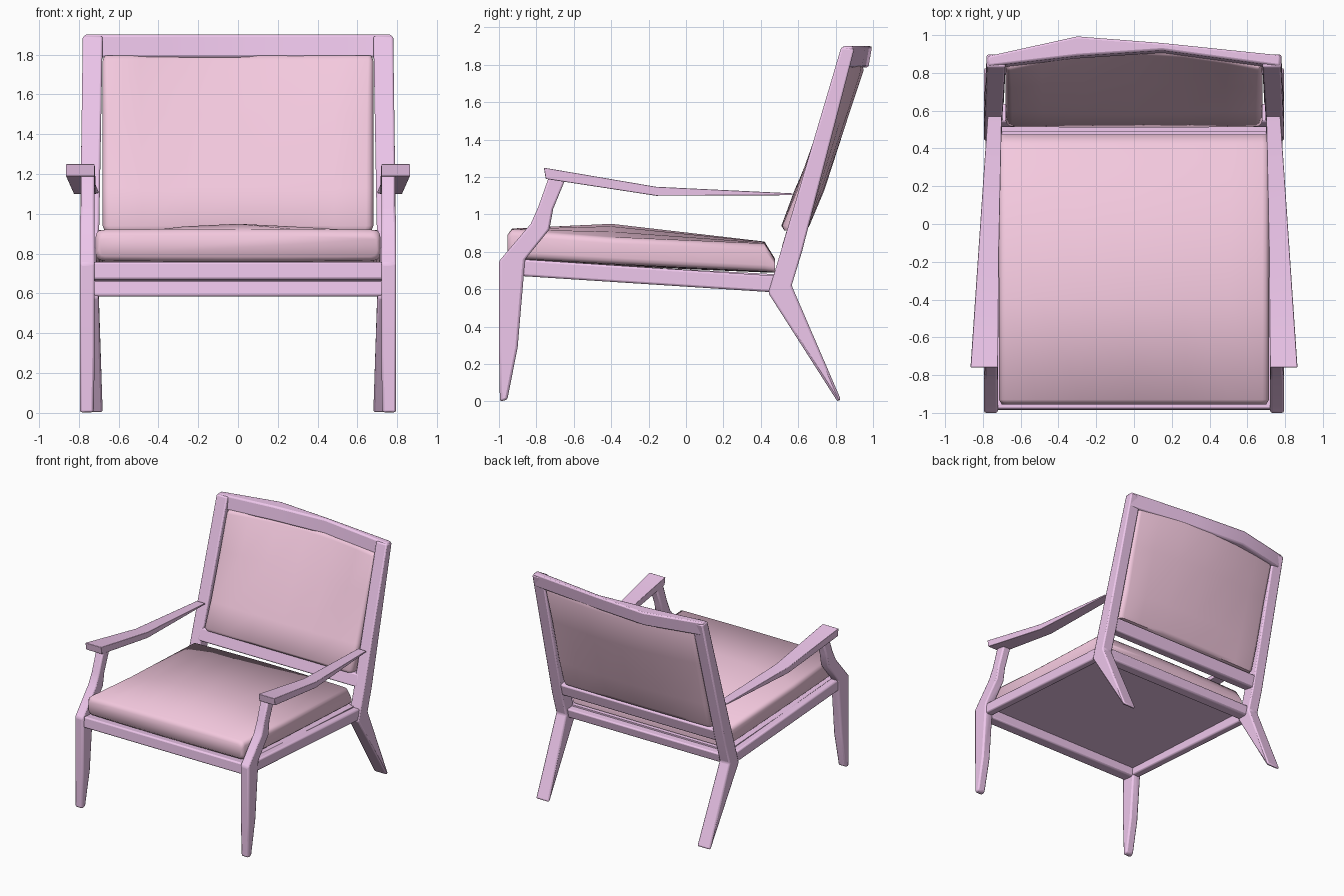
import bpy, bmesh, math

if "Cube" in bpy.data.objects:
    bpy.data.objects.remove(bpy.data.objects["Cube"])


def material(name, rgb):
    m = bpy.data.materials.new(name)
    m.diffuse_color = (*rgb, 1)
    m.use_nodes = True
    m.node_tree.nodes["Principled BSDF"].inputs["Base Color"].default_value = m.diffuse_color
    return m


WOOD = material("frame_violet", (0.86, 0.57, 0.84))
CLOTH = material("cushion_pink", (0.9, 0.58, 0.73))


def loft(name, rings, mat, mirror=False, bevel=0.0, angle=40):
    """Skin a list of equal-length closed rings and cap both ends."""
    bm = bmesh.new()
    vs = [[bm.verts.new(p) for p in ring] for ring in rings]
    n = len(vs[0])
    for a, b in zip(vs, vs[1:]):
        for i in range(n):
            j = (i + 1) % n
            bm.faces.new((a[i], a[j], b[j], b[i]))
    bm.faces.new(vs[0])
    bm.faces.new(vs[-1])
    bmesh.ops.recalc_face_normals(bm, faces=bm.faces)
    me = bpy.data.meshes.new(name)
    bm.to_mesh(me)
    bm.free()
    ob = bpy.data.objects.new(name, me)
    bpy.context.collection.objects.link(ob)
    me.materials.append(mat)
    bpy.ops.object.select_all(action='DESELECT')
    ob.select_set(True)
    bpy.context.view_layer.objects.active = ob
    bpy.ops.object.shade_smooth_by_angle(angle=math.radians(angle))
    if bevel:
        b = ob.modifiers.new("soft_edges", 'BEVEL')
        b.width, b.segments, b.limit_method = bevel, 2, 'ANGLE'
    if mirror:
        ob.modifiers.new("mirror", 'MIRROR')
    return ob


def post(name, stations):
    """Mirrored post: each station is front (y, z), back (y, z), inner x, outer x."""
    loft(name, [[(x0, *f), (x1, *f), (x1, *b), (x0, *b)] for f, b, x0, x1 in stations],
         WOOD, mirror=True, bevel=0.012)


def rail(name, profile, half=0.73):
    """Straight cross rail with a (y, z) profile."""
    loft(name, [[(x, y, z) for y, z in profile] for x in (-half, half)], WOOD, bevel=0.012)


# Front legs, bent back towards the arms
post("front_leg", [
    ((-0.995, 0.0), (-0.955, 0.01), 0.725, 0.795),
    ((-1.0, 0.29), (-0.90, 0.29), 0.72, 0.795),
    ((-1.0, 0.75), (-0.86, 0.76), 0.72, 0.795),
    ((-0.83, 0.95), (-0.73, 0.99 - 0.07), 0.72, 0.795),
    ((-0.79, 1.04), (-0.71, 1.03), 0.72, 0.79),
    ((-0.73, 1.21), (-0.64, 1.20), 0.72, 0.79)])

# Splayed back legs that turn into the back posts
post("back_leg_and_post", [
    ((0.81, 0.0), (0.828, 0.01), 0.68, 0.795),
    ((0.44, 0.58), (0.565, 0.62), 0.70, 0.795),
    ((0.50, 0.78), (0.62, 0.80), 0.70, 0.795),
    ((0.83, 1.895), (0.90, 1.885), 0.68, 0.78)])

# Armrests, wide at the front and tapering to the posts
loft("armrest", [[(xi, y, zt), (xo, y, zt), (xo, y + d, zb), (xi, y + d, zb)]
                 for y, d, xi, xo, zt, zb in (
                     (-0.76, 0.01, 0.72, 0.865, 1.25, 1.19),
                     (-0.16, 0, 0.715, 0.825, 1.148, 1.10),
                     (0.57, 0, 0.70, 0.775, 1.113, 1.103))],
     WOOD, mirror=True, bevel=0.003)

# Top rail bowed to the rear
loft("top_rail", [[(x, f, 1.9), (x, b, 1.9), (x, b - 0.02, 1.785), (x, f - 0.015, 1.785)]
                  for x, f, b in ((-0.775, 0.835, 0.89), (-0.3, 0.89, 0.995),
                                  (0.15, 0.92, 0.96), (0.775, 0.835, 0.895))],
     WOOD, bevel=0.012)

# Cross rails of the back and seat
rail("lower_back_rail", [(0.51, 0.82), (0.61, 0.80), (0.64, 0.90), (0.54, 0.92)])
rail("front_rail", [(-0.985, 0.67), (-0.88, 0.66), (-0.87, 0.75), (-0.98, 0.76)])
rail("rear_seat_rail", [(0.44, 0.585), (0.53, 0.585), (0.55, 0.665), (0.45, 0.67)])

# Side seat rails
loft("side_rail", [[(0.72, y, a), (0.785, y, a), (0.785, y, b), (0.72, y, b)]
                   for y, a, b in ((-0.90, 0.672, 0.762), (0.48, 0.583, 0.672))],
     WOOD, mirror=True, bevel=0.012)

# Panel under the seat cushion
loft("seat_panel", [[(-0.73, y, z), (0.73, y, z), (0.73, y, z + 0.02), (-0.73, y, z + 0.02)]
                    for y, z in ((-0.93, 0.735), (0.49, 0.66))], WOOD)


def cushion_ring(w, lo_side, lo_mid, hi_side, hi_mid):
    """Rounded cushion section across x: bowed low and high sides, soft corners."""
    r = min(0.035, (hi_side - lo_side) / 2.5)
    xs = [-1, -0.75, -0.4, 0, 0.4, 0.75, 1]
    bow = lambda t, s, m: ((w - r) * t, s + (m - s) * (1 - abs(t) ** 1.8))
    corner = lambda cx, cy, a0: [(cx + r * math.cos(math.radians(a0 + d)),
                                  cy + r * math.sin(math.radians(a0 + d))) for d in (30, 60)]
    return ([bow(t, lo_side, lo_mid) for t in xs]
            + corner(w - r, lo_side + r, 270) + [(w, lo_side + r), (w, hi_side - r)]
            + corner(w - r, hi_side - r, 0)
            + [bow(t, hi_side, hi_mid) for t in reversed(xs)]
            + corner(-w + r, hi_side - r, 90) + [(-w, hi_side - r), (-w, lo_side + r)]
            + corner(-w + r, lo_side + r, 180))


# Seat cushion: y, half width, bottom side/mid z, top side/mid z
seat_rows = [(-0.955, 0.70, 0.785, 0.785, 0.89, 0.89),
             (-0.93, 0.715, 0.765, 0.76, 0.92, 0.925),
             (-0.40, 0.715, 0.735, 0.725, 0.88, 0.95),
             (0.42, 0.715, 0.695, 0.69, 0.845, 0.855),
             (0.475, 0.705, 0.69, 0.69, 0.76, 0.765)]
loft("seat_cushion", [[(x, r[0], z) for x, z in cushion_ring(*r[1:])] for r in seat_rows],
     CLOTH, angle=60)

# Back cushion: z, half width, front side/mid y, rear side/mid y
back_rows = [(0.915, 0.67, 0.525, 0.525, 0.64, 0.645),
             (0.94, 0.68, 0.515, 0.51, 0.65, 0.66),
             (1.13, 0.68, 0.595, 0.58, 0.71, 0.74),
             (1.50, 0.68, 0.72, 0.75, 0.80, 0.86),
             (1.77, 0.68, 0.81, 0.895, 0.875, 0.95),
             (1.795, 0.67, 0.825, 0.91, 0.87, 0.945)]
loft("back_cushion", [[(x, y, r[0]) for x, y in cushion_ring(*r[1:])] for r in back_rows],
     CLOTH, angle=60)
